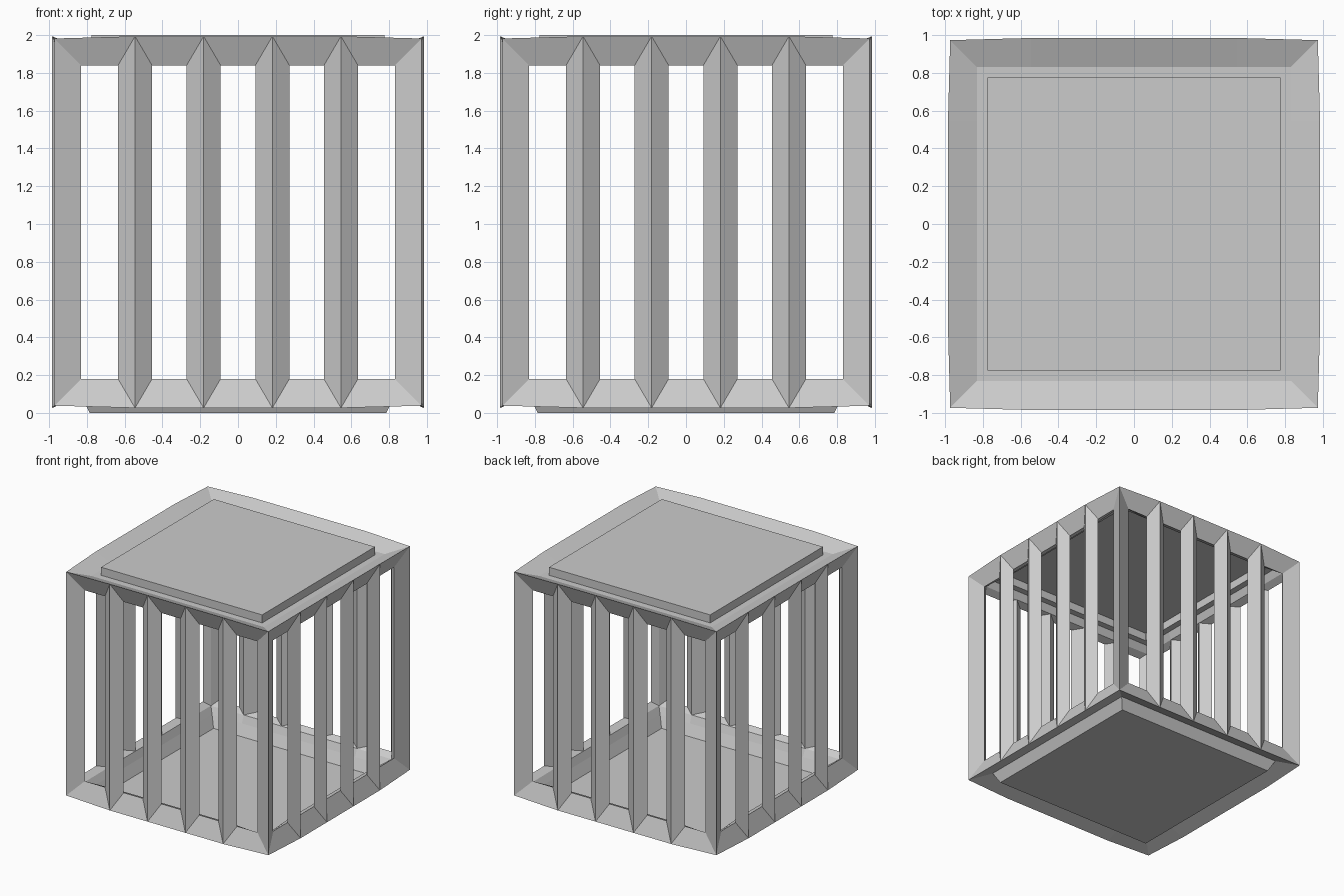
import bpy
import bmesh

if "Cube" in bpy.data.objects:
    bpy.data.objects.remove(bpy.data.objects["Cube"])

HALF = 0.92      # half size of the bar centre lines
MID_Z = 1.01     # height of the cage centre
STOPS = [-HALF, -0.545, -0.182, 0.182, 0.545]

grey = bpy.data.materials.new("light_grey")
grey.diffuse_color = (0.6, 0.6, 0.6, 1.0)
grey.use_nodes = True
grey.node_tree.nodes["Principled BSDF"].inputs["Base Color"].default_value = grey.diffuse_color


def finish(bm, name):
    mesh = bpy.data.meshes.new(name)
    bm.normal_update()
    bm.to_mesh(mesh)
    bm.free()
    mesh.materials.append(grey)
    obj = bpy.data.objects.new(name, mesh)
    bpy.context.collection.objects.link(obj)
    return obj


def ring(bm, points, z):
    """Repeat one side's points around the four sides of a square."""
    verts = []
    for k in range(4):
        for x, y in points:
            for _ in range(k):
                x, y = -y, x
            verts.append(bm.verts.new((x, y, z)))
    return verts


def bridge(bm, low, high, flip=False):
    n = len(low)
    for i in range(n):
        j = (i + 1) % n
        face = [low[i], low[j], high[j], high[i]]
        bm.faces.new(face[::-1] if flip else face)


# Cage: box with slatted sides, turned into diamond-section bars
bm = bmesh.new()
side = [(s, -HALF) for s in STOPS]
low = ring(bm, side, MID_Z - HALF)
high = ring(bm, side, MID_Z + HALF)
bridge(bm, low, high)
bm.faces.new(low[::-1])
bm.faces.new(high)
cage = finish(bm, "cage_bars")
wire = cage.modifiers.new("bars", 'WIREFRAME')
wire.thickness = 0.18
wire.offset = 0.0
wire.use_even_offset = True
wire.use_relative_offset = False
wire.use_replace = True


def panel(name, profile, flip=False):
    """Hollow square pan from (half width, height) steps, closed at the end."""
    bm = bmesh.new()
    loops = [ring(bm, [(-w, -w)], z) for w, z in profile]
    for a, b in zip(loops, loops[1:]):
        bridge(bm, a, b, flip)
    bm.faces.new(loops[-1][::-1] if flip else loops[-1])
    return finish(bm, name)


# Raised lid and tapered base pan
panel("lid_panel", [(0.83, 1.93), (0.775, 1.93), (0.775, 2.0)])
panel("base_panel", [(0.83, 0.09), (0.785, 0.0)], flip=True)
